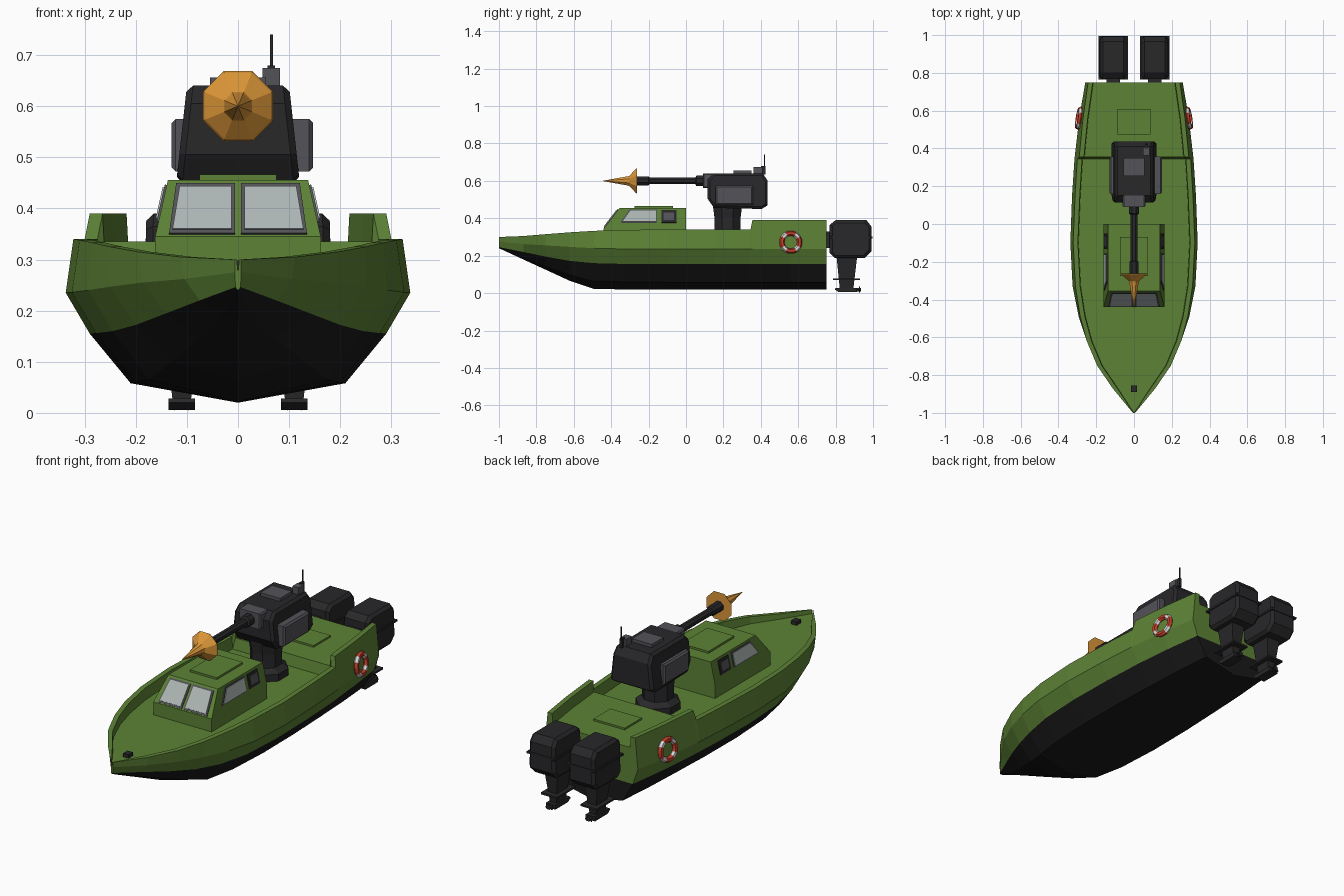
import bpy, bmesh, math
from mathutils import Vector, Matrix

if "Cube" in bpy.data.objects:
    bpy.data.objects.remove(bpy.data.objects["Cube"])


def material(name, r, g, b):
    m = bpy.data.materials.new(name)
    m.diffuse_color = (r, g, b, 1)
    m.use_nodes = True
    m.node_tree.nodes["Principled BSDF"].inputs["Base Color"].default_value = m.diffuse_color
    return m


GREEN = material("hull green", .108, .225, .036)
BLACK = material("bottom black", .010, .010, .010)
DARK = material("dark grey", .021, .021, .023)
GREY = material("panel grey", .085, .085, .098)
GLASS = material("window glass", .42, .47, .46)
ORANGE = material("muzzle orange", .72, .31, .04)
RED = material("ring red", .55, .05, .025)
WHITE = material("ring white", .70, .70, .70)


def finish(name, bm, *mats):
    bmesh.ops.recalc_face_normals(bm, faces=bm.faces[:])
    me = bpy.data.meshes.new(name)
    bm.to_mesh(me)
    bm.free()
    for m in mats:
        me.materials.append(m)
    ob = bpy.data.objects.new(name, me)
    bpy.context.collection.objects.link(ob)
    return ob


def prism(name, prof, width, mat, cx=0, bevel=0):
    """Side profile (y, z) extruded across x; width is a number or a function of z."""
    w = width if callable(width) else (lambda z: width)
    bm = bmesh.new()
    sides = [[bm.verts.new((cx + s * w(z), y, z)) for y, z in prof] for s in (-1, 1)]
    for v in sides:
        bm.faces.new(v)
    n = len(prof)
    for i in range(n):
        j = (i + 1) % n
        bm.faces.new((sides[0][i], sides[0][j], sides[1][j], sides[1][i]))
    if bevel:
        bmesh.ops.recalc_face_normals(bm, faces=bm.faces[:])
        edges = [e for f in bm.faces if len(f.verts) == n and abs(f.normal.x) > .8 for e in f.edges]
        bmesh.ops.bevel(bm, geom=list(set(edges)), offset=bevel, segments=1, affect='EDGES', profile=.5)
    return finish(name, bm, mat)


def box(name, x0, x1, y0, y1, z0, z1, mat, bevel=0):
    return prism(name, [(y0, z0), (y1, z0), (y1, z1), (y0, z1)], (x1 - x0) / 2, mat, (x0 + x1) / 2, bevel)


def lathe(name, rings, place, sides, mat, twist=0.0):
    """Rings of (radius, distance) along local z, put in place by a matrix."""
    bm = bmesh.new()
    loops = []
    for r, d in rings:
        loops.append([bm.verts.new(place @ Vector((r * math.cos(a), r * math.sin(a), d)))
                      for a in (2 * math.pi * (i + twist) / sides for i in range(sides))])
    for a, b in zip(loops, loops[1:]):
        for i in range(sides):
            j = (i + 1) % sides
            bm.faces.new((a[i], a[j], b[j], b[i]))
    bm.faces.new(loops[0])
    bm.faces.new(loops[-1])
    return finish(name, bm, mat)


def plate(name, pts, out, mat, lift):
    """Thin panel over flat points, raised along the outward direction."""
    bm = bmesh.new()
    out = Vector(out).normalized()
    lo = [bm.verts.new(Vector(p) - out * .001) for p in pts]
    hi = [bm.verts.new(Vector(p) + out * lift) for p in pts]
    bm.faces.new(lo)
    bm.faces.new(hi)
    for i in range(len(pts)):
        j = (i + 1) % len(pts)
        bm.faces.new((lo[i], lo[j], hi[j], hi[i]))
    return finish(name, bm, mat)


# Hull stations: y, half widths (sheer, knuckle, waterline, chine), heights (same, then keel)
stations = [
    (-1.00, .006, .006, .005, .003, .300, .275, .246, .243, .240),
    (-.87, .113, .105, .075, .03, .305, .262, .220, .190, .180),
    (-.75, .195, .187, .14, .075, .315, .255, .195, .145, .125),
    (-.62, .25, .25, .2, .13, .325, .247, .172, .1, .065),
    (-.49, .285, .293, .245, .175, .333, .24, .16, .065, .022),
    (-.33, .31, .325, .278, .2, .338, .236, .156, .06, .02),
    (-.10, .322, .337, .29, .21, .34, .235, .155, .058, .02),
    (.15, .312, .328, .285, .208, .34, .235, .155, .058, .02),
    (.345, .3, .315, .275, .2, .34, .235, .155, .058, .02),
    (.355, .29, .314, .275, .2, .39, .235, .155, .058, .02),
    (.56, .27, .29, .255, .19, .39, .235, .155, .058, .02),
    (.75, .243, .258, .23, .175, .39, .235, .155, .058, .02)]
FORE, AFT = .28, .335   # deck heights
bm = bmesh.new()
loops = []
for y, xs, xw, xl, xc, zs, zw, zl, zc, zk in stations:
    deck = AFT if y > .35 else FORE
    rim = max(xs - .025, .002)
    half = [(xc, zc), (xl, zl), (xw, zw), (xs, zs), (rim, zs), (max(rim - .003, .001), deck)]
    ring = [(0, zk)] + half + [(-x, z) for x, z in reversed(half)]
    loops.append([bm.verts.new((x, y, z)) for x, z in ring])
n = len(loops[0])
for a, b in zip(loops, loops[1:]):
    for i in range(n):
        f = bm.faces.new((a[i], a[(i + 1) % n], b[(i + 1) % n], b[i]))
        f.material_index = 1 if i in (0, 1, n - 2, n - 1) else 0
bm.faces.new(loops[0])
# Transom, split at the waterline so that its lower part is black
s = loops[-1]
bm.faces.new(s[2:n - 1])
bm.faces.new([s[n - 2], s[n - 1], s[0], s[1], s[2]]).material_index = 1
finish("hull", bm, GREEN, BLACK)
box("bow_bitt", -.015, .015, -.89, -.855, FORE - .005, .298, DARK)
box("aft_hatch", -.087, .087, .475, .61, AFT - .005, AFT + .009, GREEN)

# Cabin with upright lower walls and leaning upper walls
SILL, ROOF, LOW, TOP = .345, .456, .162, .137


def cabin_width(z):
    return LOW - (LOW - TOP) * max(0, z - SILL) / (ROOF - SILL)


def front_y(z):
    return -.44 + .085 * (z - SILL) / (ROOF - SILL)


prism("cabin", [(-.44, FORE - .005), (-.44, SILL), (-.355, ROOF), (0, ROOF), (0, SILL), (0, FORE - .005)],
      cabin_width, GREEN)
box("cabin_roof_hatch", -.075, .075, -.275, -.07, ROOF - .003, ROOF + .01, GREEN)
for side, tag in ((-1, "left"), (1, "right")):
    # Windscreen panes
    for part, d, mat, lift in (("frame", 0, GREY, .004), ("glass", .007, GLASS, .007)):
        pts = [(.006 + d, .349 + d), (.135 - d, .349 + d), (.121 - d, .447 - d), (.006 + d, .447 - d)]
        plate(f"windscreen_{part}_{tag}", [(side * x, front_y(z), z) for x, z in pts],
              (0, -(ROOF - SILL), .085), mat, lift)
    # Side window and small door window
    for part, d, mat, lift in (("frame", 0, GREY, .004), ("glass", .006, GLASS, .007)):
        pts = [(-.352 + 2 * d, .374 + d), (-.155 - d, .374 + d), (-.155 - d, .446 - d), (-.303 + d, .446 - d)]
        plate(f"side_window_{part}_{tag}", [(side * cabin_width(z), y, z) for y, z in pts],
              (side, 0, .225), mat, lift)
    for part, d, mat, lift in (("frame", 0, DARK, .004), ("pane", .013, GREY, .006)):
        pts = [(-.132 + d, .376 + d), (-.05 - d, .376 + d), (-.05 - d, .444 - d), (-.132 + d, .444 - d)]
        plate(f"door_window_{part}_{tag}", [(side * cabin_width(z), y, z) for y, z in pts],
              (side, 0, .225), mat, lift)

# Gun mount: eight-sided pedestal and turret body
lathe("turret_pedestal", [(.105, FORE - .005), (.105, .315), (.075, .335), (.075, .40), (.085, .47)],
      Matrix.Translation((0, .222, 0)), 8, DARK, .5)
prism("turret_body", [(.115, .505), (.15, .455), (.405, .45), (.437, .47), (.437, .60), (.41, .64),
                      (.15, .64), (.115, .605)],
      lambda z: .121 - .021 * (z - .45) / .19, DARK, 0, .012)
box("turret_panel_right", .10, .147, .158, .358, .472, .575, GREY, .008)
box("turret_panel_left", -.13, -.10, .158, .358, .472, .575, GREY, .008)
box("turret_roof_panel", -.055, .055, .255, .35, .635, .656, GREY)
box("turret_mantlet", -.06, .06, .09, .15, .562, .64, GREY, .006)
box("aerial_base", .048, .082, .362, .408, .635, .675, GREY)
box("aerial_foot", .058, .072, .40, .426, .635, .68, DARK)
box("aerial", .063, .068, .418, .423, .64, .74, DARK)

# Barrel and muzzle point along -y
aim = Matrix.Translation((0, 0, .60)) @ Matrix.Rotation(math.pi / 2, 4, 'X')
lathe("gun_barrel", [(.03, -.11), (.03, -.055), (.019, -.05), (.019, .195), (.026, .20), (.026, .27)],
      aim, 8, DARK, .5)
lathe("muzzle_flare", [(.074, .262), (.07, .268), (.03, .302), (.027, .31), (.0008, .445)], aim, 8, ORANGE, .5)

# Life rings lying on the hull sides
for side, tag in ((-1, "left"), (1, "right")):
    bm = bmesh.new()
    place = (Matrix.Translation((side * .29, .56, .272)) @ Matrix.Rotation(side * .15, 4, 'Z')
             @ Matrix.Rotation(-side * .12, 4, 'Y'))
    N, M = 24, 6
    grid = []
    for i in range(N):
        a = 2 * math.pi * i / N
        grid.append([])
        for k in range(M):
            t = 2 * math.pi * k / M
            r = .048 + .014 * math.cos(t)
            grid[i].append(bm.verts.new(place @ Vector((.014 * math.sin(t), r * math.cos(a), r * math.sin(a)))))
    for i in range(N):
        for k in range(M):
            a, b, l = grid[i], grid[(i + 1) % N], (k + 1) % M
            bm.faces.new((a[k], a[l], b[l], b[k])).material_index = 1 if i % 6 in (2, 3) else 0
    finish(f"life_ring_{tag}", bm, RED, WHITE)

# Twin outboard engines
for side, tag in ((-1, "left"), (1, "right")):
    c = side * .11
    prism(f"engine_cowl_{tag}", [(.768, .215), (.795, .188), (.955, .188), (.992, .225), (.992, .355),
                                 (.965, .39), (.80, .39), (.768, .365)],
          lambda z: .074 - .06 * max(0, z - .3), DARK, c, .014)
    box(f"engine_band_{tag}", c - .077, c + .077, .764, .996, .293, .303, DARK)
    box(f"engine_bracket_{tag}", c - .035, c + .035, .745, .79, .24, .33, DARK)
    prism(f"engine_leg_{tag}", [(.805, .195), (.915, .195), (.895, .025), (.822, .025)],
          lambda z: .018 + .12 * max(0, z - .03), DARK, c)
    box(f"engine_fin_plate_{tag}", c - .045, c + .045, .785, .93, .07, .079, DARK)
    prism(f"engine_gearcase_{tag}", [(.795, .02), (.815, .006), (.915, .006), (.915, .028), (.80, .028)],
          .026, DARK, c)
    lathe(f"propeller_hub_{tag}", [(.012, -.91), (.012, -.935)],
          Matrix.Translation((c, 0, .018)) @ Matrix.Rotation(math.pi / 2, 4, 'X'), 6, DARK)
    for k in range(3):
        a = 2 * math.pi * k / 3 + math.pi / 2
        p = [(r * math.cos(a + t) + c, .925, .018 + .8 * r * math.sin(a + t))
             for r, t in ((.005, -.6), (.022, -.35), (.022, .35), (.005, .6))]
        plate(f"propeller_blade_{tag}_{k + 1}", p, (0, 1, 0), DARK, .004)
